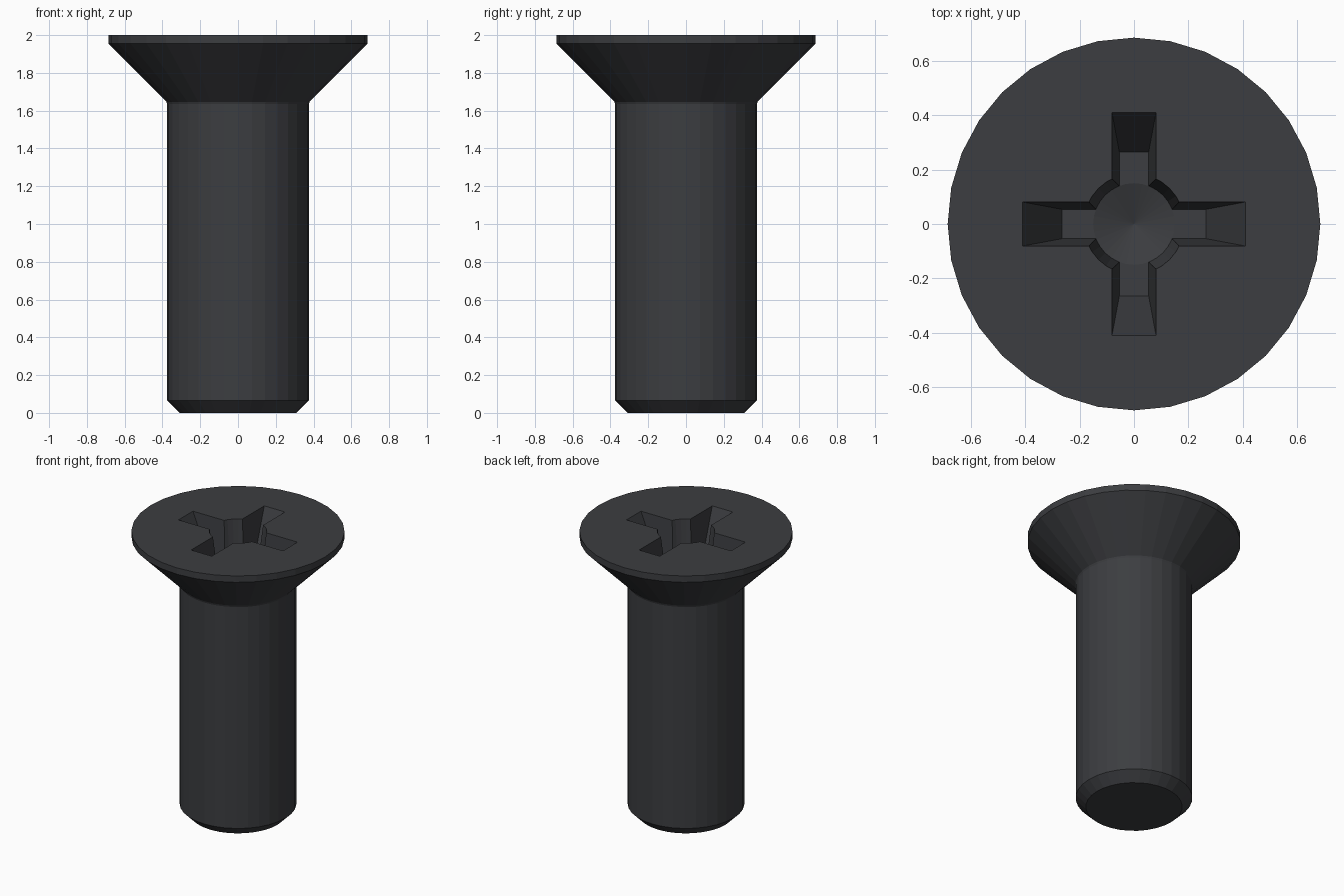
import bpy, bmesh, math

if "Cube" in bpy.data.objects:
    bpy.data.objects.remove(bpy.data.objects["Cube"])

SIDES = 32
FLOOR, TOP, OVER = 1.70, 2.0, 2.1   # recess floor, head face, cutter overshoot


def finish(name, bm):
    bmesh.ops.remove_doubles(bm, verts=bm.verts, dist=1e-5)
    bmesh.ops.recalc_face_normals(bm, faces=bm.faces)
    me = bpy.data.meshes.new(name)
    bm.to_mesh(me)
    bm.free()
    ob = bpy.data.objects.new(name, me)
    bpy.context.collection.objects.link(ob)
    return ob


def lathe(name, profile):
    """Revolve (radius, z) points; zero radius closes to the axis, else an n-gon cap."""
    bm = bmesh.new()
    rings = []
    for r, z in profile:
        if r == 0:
            rings.append([bm.verts.new((0, 0, z))] * SIDES)
        else:
            rings.append([bm.verts.new((r * math.cos(2 * math.pi * i / SIDES),
                                        r * math.sin(2 * math.pi * i / SIDES), z))
                          for i in range(SIDES)])
    for a, b in zip(rings, rings[1:]):
        for i in range(SIDES):
            j = (i + 1) % SIDES
            bm.faces.new(list(dict.fromkeys((a[i], a[j], b[j], b[i]))))
    for ring in (rings[0], rings[-1]):
        if ring[0] is not ring[1]:
            bm.faces.new(ring)
    return finish(name, bm)


def at_over(low, high):
    """Continue a taper from the head face up to the overshoot height."""
    return low + (high - low) * (OVER - FLOOR) / (TOP - FLOOR)


def tapered_bar(name, swap):
    bm = bmesh.new()
    bmesh.ops.create_cube(bm, size=2)
    for v in bm.verts:
        up = v.co.z > 0
        x = v.co.x * (at_over(0.265, 0.41) if up else 0.265)
        y = v.co.y * (at_over(0.054, 0.081) if up else 0.054)
        v.co = (y, x, 0) if swap else (x, y, 0)
        v.co.z = OVER if up else FLOOR
    return finish(name, bm)


# Screw body: chamfered tip, shank, small neck fillet, countersunk head
screw = lathe("countersunk_screw", [
    (0.31, 0), (0.375, 0.065), (0.375, 1.635), (0.379, 1.647),
    (0.685, 1.955), (0.685, TOP)])

# Cross recess: two tapered bars and a conical-bottomed centre hole
cutters = [
    tapered_bar("recess_bar_x", False),
    tapered_bar("recess_bar_y", True),
    lathe("recess_centre", [(0, FLOOR - 0.05), (0.15, FLOOR),
                            (at_over(0.15, 0.185), OVER)]),
]
for cutter in cutters:
    cutter.hide_render = True
    cutter.hide_set(True)
    mod = screw.modifiers.new(cutter.name, 'BOOLEAN')
    mod.operation = 'DIFFERENCE'
    mod.solver = 'EXACT'
    mod.object = cutter

# Dark steel finish
steel = bpy.data.materials.new("dark_steel")
steel.diffuse_color = (0.045, 0.047, 0.052, 1)
steel.use_nodes = True
steel.node_tree.nodes["Principled BSDF"].inputs["Base Color"].default_value = steel.diffuse_color
screw.data.materials.append(steel)
for cutter in cutters:
    cutter.data.materials.append(steel)
